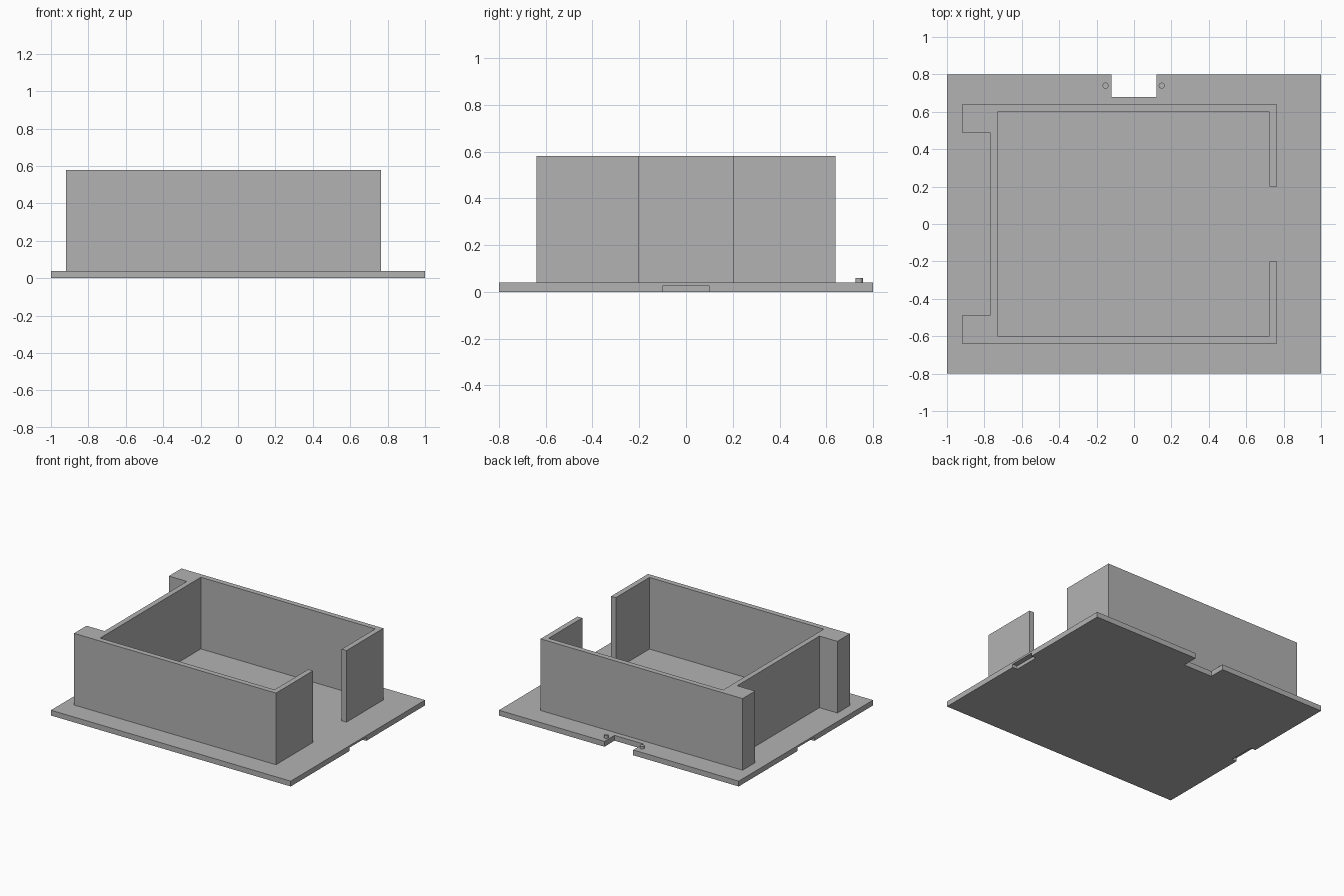
import bpy
import bmesh

cube = bpy.data.objects.get("Cube")
if cube:
    bpy.data.objects.remove(cube, do_unlink=True)

# One plain grey for everything
grey = bpy.data.materials.new("plain_grey")
grey.use_nodes = True
colour = (0.448, 0.448, 0.448, 1)
grey.diffuse_color = colour
grey.node_tree.nodes["Principled BSDF"].inputs["Base Color"].default_value = colour

BASE_TOP = 0.04
WALL_TOP = 0.58


def extrude_outline(name, points, bottom, top):
    """Solid prism from a closed plan outline."""
    bm = bmesh.new()
    face = bm.faces.new([bm.verts.new((x, y, bottom)) for x, y in points])
    result = bmesh.ops.extrude_face_region(bm, geom=[face])
    raised = [v for v in result["geom"] if isinstance(v, bmesh.types.BMVert)]
    bmesh.ops.translate(bm, verts=raised, vec=(0, 0, top - bottom))
    bmesh.ops.recalc_face_normals(bm, faces=bm.faces)
    mesh = bpy.data.meshes.new(name)
    bm.to_mesh(mesh)
    bm.free()
    mesh.materials.append(grey)
    obj = bpy.data.objects.new(name, mesh)
    bpy.context.collection.objects.link(obj)
    return obj


# Base plate with a notch in the back edge
base = extrude_outline("base_plate", [
    (-1, -0.8), (1, -0.8), (1, 0.8), (0.12, 0.8),
    (0.12, 0.68), (-0.12, 0.68), (-0.12, 0.8), (-1, 0.8)], 0, BASE_TOP)

# Shallow finger slots under the left and right edges
for side, name in ((1, "left_slot_cutter"), (-1, "right_slot_cutter")):
    inner, outer = side * 0.96, side * 1.1
    cutter = extrude_outline(name, [
        (inner, -0.1), (outer, -0.1), (outer, 0.1), (inner, 0.1)], -0.05, 0.025)
    cutter.hide_render = True
    cutter.hide_set(True)
    cutter.display_type = 'WIRE'
    cut = base.modifiers.new(name, 'BOOLEAN')
    cut.operation = 'DIFFERENCE'
    cut.solver = 'EXACT'
    cut.object = cutter

# Apply the cuts, then drop the cutters
bpy.context.view_layer.update()
evaluated = base.evaluated_get(bpy.context.evaluated_depsgraph_get())
base.data = bpy.data.meshes.new_from_object(evaluated)
cutters = [m.object for m in base.modifiers]
base.modifiers.clear()
for cutter in cutters:
    bpy.data.objects.remove(cutter, do_unlink=True)

# Wall: half outline from the doorway round to the recess, mirrored in y
half = [(0.725, 0.2), (0.765, 0.2), (0.765, 0.64), (-0.92, 0.64),
        (-0.92, 0.49), (-0.77, 0.49)]
inside = [(-0.73, 0.6), (0.725, 0.6)]
outline = (half + [(x, -y) for x, y in reversed(half)]
           + [(x, -y) for x, y in reversed(inside)] + inside)
extrude_outline("enclosure_wall", outline, BASE_TOP, WALL_TOP)

# Small locating pins beside the back notch
for x, name in ((0.148, "left_pin"), (-0.152, "right_pin")):
    bpy.ops.mesh.primitive_cylinder_add(
        vertices=24, radius=0.016, depth=0.02, location=(x, 0.74, BASE_TOP + 0.01))
    pin = bpy.context.object
    pin.name = name
    pin.data.materials.append(grey)
    bpy.ops.object.shade_smooth_by_angle()
